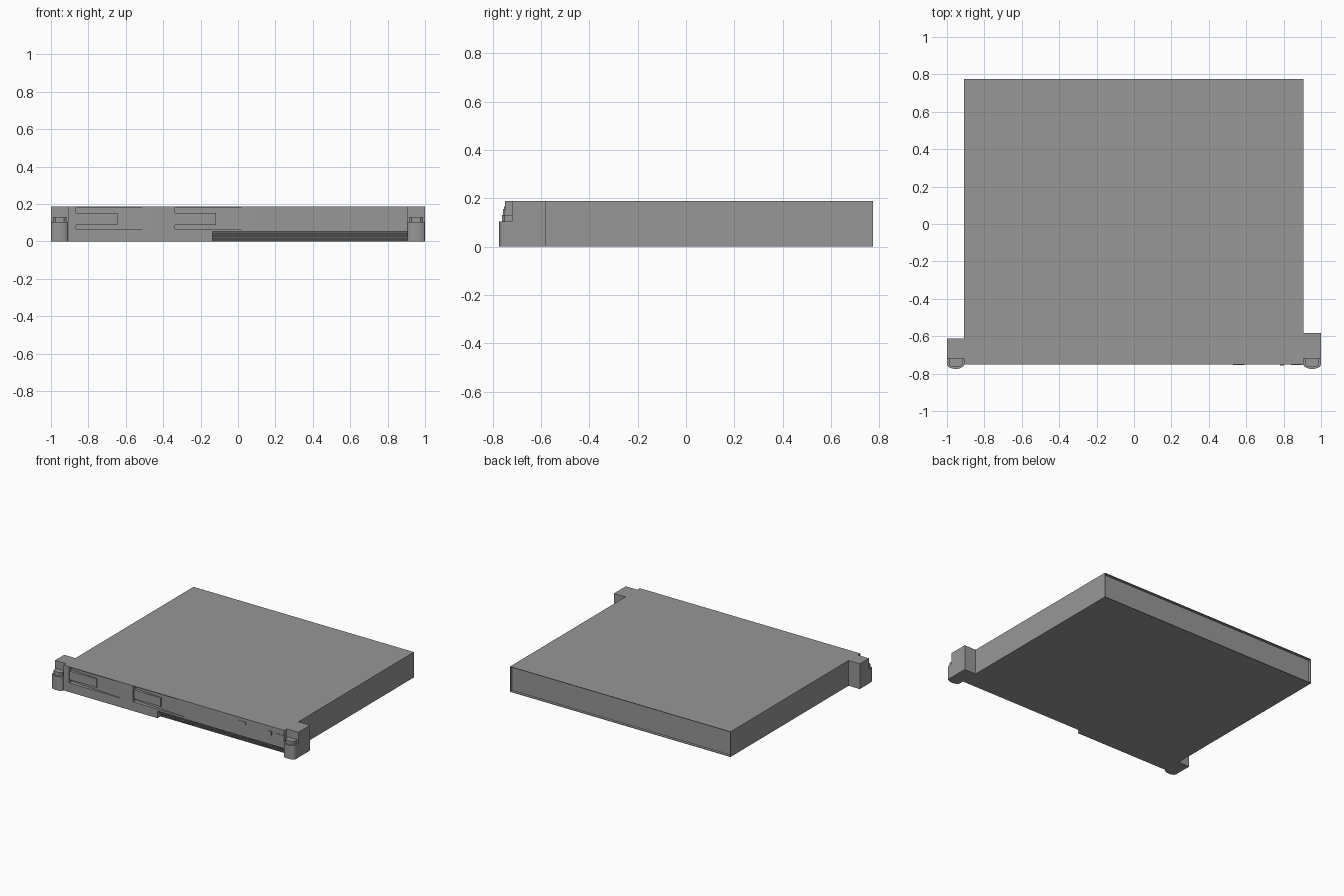
import bpy, bmesh
from mathutils import Vector

if "Cube" in bpy.data.objects:
    bpy.data.objects.remove(bpy.data.objects["Cube"])

# Dark grey paint shared by every part
paint = bpy.data.materials.new("dark_grey")
paint.diffuse_color = (0.31, 0.31, 0.31, 1)
paint.use_nodes = True
paint.node_tree.nodes["Principled BSDF"].inputs["Base Color"].default_value = paint.diffuse_color


def finish(name, bm):
    bmesh.ops.recalc_face_normals(bm, faces=bm.faces)
    mesh = bpy.data.meshes.new(name)
    bm.to_mesh(mesh)
    bm.free()
    mesh.materials.append(paint)
    obj = bpy.data.objects.new(name, mesh)
    bpy.context.collection.objects.link(obj)
    return obj


def prism(name, points, depth):
    """Extrude a planar loop of 3D points along the depth vector."""
    bm = bmesh.new()
    face = bm.faces.new([bm.verts.new(p) for p in points])
    ext = bmesh.ops.extrude_face_region(bm, geom=[face])
    moved = [v for v in ext["geom"] if isinstance(v, bmesh.types.BMVert)]
    bmesh.ops.translate(bm, verts=moved, vec=Vector(depth))
    return finish(name, bm)


def box(name, x0, x1, y0, y1, z0, z1):
    return prism(name, [(x0, y0, z0), (x1, y0, z0), (x1, y1, z0), (x0, y1, z0)],
                 (0, 0, z1 - z0))


def cut(target, cutter):
    mod = target.modifiers.new(cutter.name, "BOOLEAN")
    mod.operation = "DIFFERENCE"
    mod.solver = "EXACT"
    mod.object = cutter
    bpy.context.view_layer.objects.active = target
    bpy.ops.object.modifier_apply(modifier=mod.name)
    bpy.data.objects.remove(cutter)


FRONT, BACK, TOP = -0.75, 0.774, 0.188
LEFT, RIGHT = -0.908, 0.905

# Chassis with a shallow recessed rear panel
chassis = box("chassis", LEFT, RIGHT, FRONT, BACK, 0, TOP)
cut(chassis, box("rear_recess", LEFT + 0.004, RIGHT - 0.004, BACK - 0.02, BACK + 0.1,
                 0.004, TOP - 0.004))

# Two bays that taper out to the face, each holding a drive front
for i, x in enumerate((-0.865, -0.337)):
    wedge = [(x, FRONT - 0.001, 0.068), (x + 0.42, FRONT - 0.001, 0.068),
             (x + 0.42, FRONT + 0.004, 0.068), (x, FRONT + 0.03, 0.068)]
    cut(chassis, prism(f"bay_recess_{i}", wedge, (0, 0, 0.115)))
    box(f"drive_front_{i}", x, x + 0.22, FRONT + 0.008, FRONT + 0.05, 0.088, 0.153)

# Slanted undercut for the lower air intake
V0 = -0.137
cut(chassis, prism("intake_undercut",
                   [(V0, FRONT - 0.05, 0.053), (V0, FRONT + 0.010, 0.053),
                    (V0, FRONT + 0.045, -0.001), (V0, FRONT - 0.05, -0.001)],
                   (RIGHT - V0 + 0.01, 0, 0)))

# Perforated intake grille lying on the slant
bm = bmesh.new()
cols, rows = 80, 4
grid = [[bm.verts.new((V0 + (RIGHT - V0) * c / cols, FRONT + 0.035 * (1 - r / rows),
                       0.053 * r / rows)) for c in range(cols + 1)]
        for r in range(rows + 1)]
holes = [bm.faces.new((grid[r][c], grid[r][c + 1], grid[r + 1][c + 1], grid[r + 1][c]))
         for r in range(rows) for c in range(cols)]
bmesh.ops.inset_individual(bm, faces=holes, thickness=0.002)
bmesh.ops.translate(bm, verts=list({v for f in holes for v in f.verts}),
                    vec=(0, 0.006, 0.003))
finish("intake_grille", bm)

# Small operator panel parts standing proud of the face
for name, x0, x1, z0, z1, d in (("service_label", 0.53, 0.59, 0.145, 0.165, 0.003),
                                ("power_button", 0.78, 0.803, 0.127, 0.155, 0.007),
                                ("indicator_panel", 0.84, 0.90, 0.10, 0.15, 0.003)):
    box(name, x0, x1, FRONT - d, FRONT + 0.01, z0, z1)

# Rack ears: mounting block, rounded thumb grip and release latch on each side
ear_front = -0.72
for side, inner, outer, rear in (("left", LEFT, -1.0, -0.613), ("right", RIGHT, 1.0, -0.582)):
    box(f"{side}_ear", min(inner, outer), max(inner, outer), ear_front, rear, 0, TOP)
    mid, half = (inner + outer) / 2, abs(outer - inner) / 2
    profile = ((-1, ear_front), (-1, -0.752), (-0.88, -0.763), (-0.6, -0.770),
               (-0.25, -0.774), (0.25, -0.774), (0.6, -0.770), (0.88, -0.763),
               (1, -0.752), (1, ear_front))
    prism(f"{side}_thumb_grip", [(mid + half * u, y, 0) for u, y in profile], (0, 0, 0.103))
    latch = ((-0.78, ear_front), (-0.78, -0.752), (-0.5, -0.762), (0.5, -0.762),
             (0.78, -0.752), (0.78, ear_front))
    prism(f"{side}_latch", [(mid + half * u, y, 0.103) for u, y in latch], (0, 0, 0.027))
